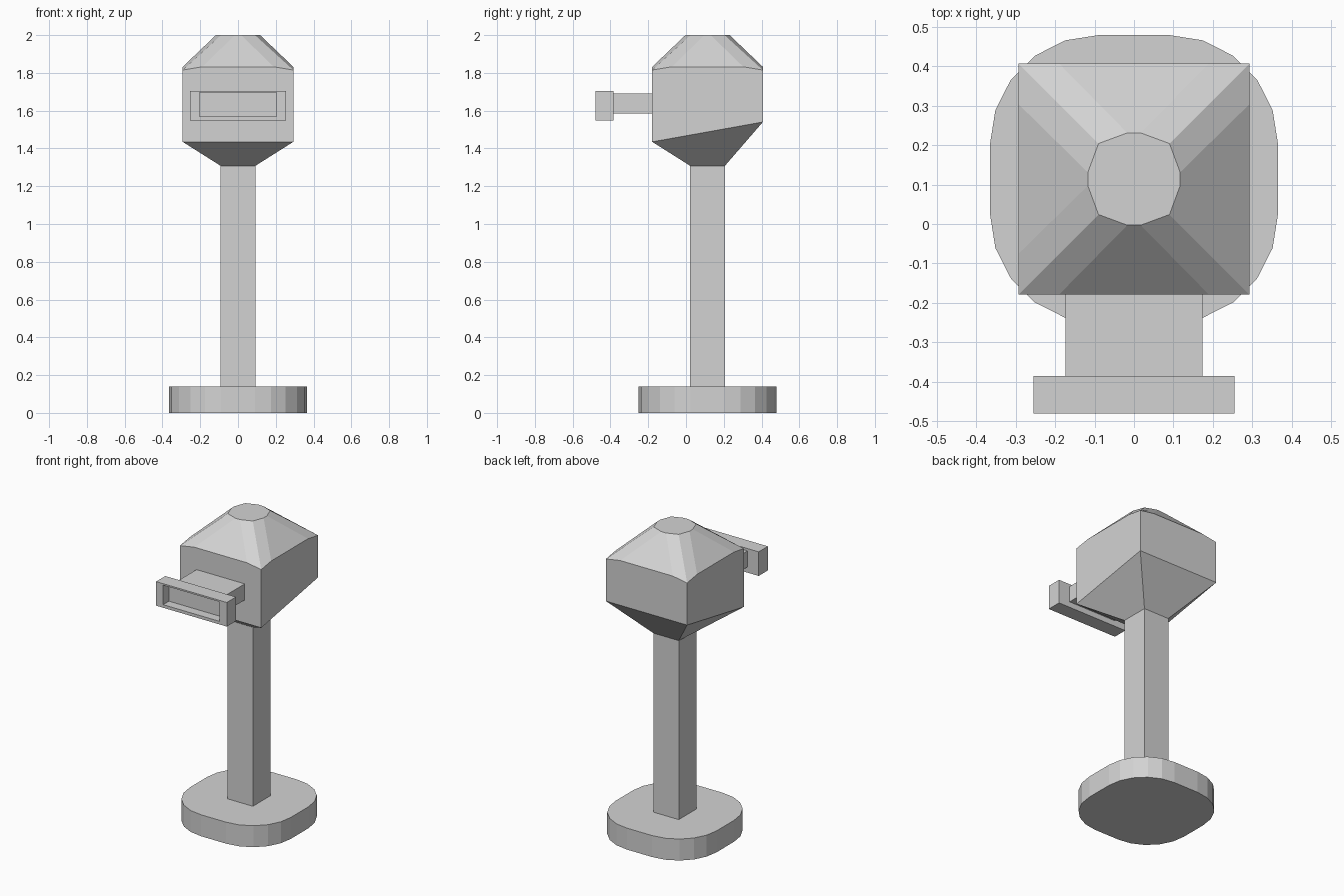
import bpy
import bmesh
from math import sin, cos, pi

cube = bpy.data.objects.get("Cube")
if cube:
    bpy.data.objects.remove(cube, do_unlink=True)

# Single plain grey finish
grey = bpy.data.materials.new("plain grey")
grey.use_nodes = True
colour = (0.65, 0.65, 0.65, 1)
grey.diffuse_color = colour
grey.node_tree.nodes["Principled BSDF"].inputs["Base Color"].default_value = colour

CENTRE_Y = 0.114  # axis shared by foot, post and head


def finish(name, bm):
    bmesh.ops.recalc_face_normals(bm, faces=bm.faces)
    mesh = bpy.data.meshes.new(name)
    bm.to_mesh(mesh)
    bm.free()
    mesh.materials.append(grey)
    obj = bpy.data.objects.new(name, mesh)
    bpy.context.collection.objects.link(obj)
    return obj


def box(bm, low, high):
    verts = bmesh.ops.create_cube(bm, size=1)["verts"]
    for v in verts:
        for i in range(3):
            v.co[i] = low[i] if v.co[i] < 0 else high[i]
    return verts


def four_way(points):
    """Repeat (x, y, z) points by quarter turns about the central axis."""
    ring = []
    for turn in range(4):
        for x, y, z in points:
            for _ in range(turn):
                x, y = -y, x
            ring.append((x, y + CENTRE_Y, z))
    return ring


def add_ring(bm, points):
    return [bm.verts.new(p) for p in points]


def bridge(bm, a, b):
    n = len(a)
    for i in range(n):
        j = (i + 1) % n
        bm.faces.new((a[i], a[j], b[j], b[i]))


# Foot: thick rounded-square slab
bm = bmesh.new()
arc = [(0.09 + 0.275 * cos(a), 0.09 + 0.275 * sin(a)) for a in (i * pi / 10 for i in range(6))]
lower = add_ring(bm, four_way([(x, y, 0) for x, y in arc]))
upper = add_ring(bm, four_way([(x, y, 0.14) for x, y in arc]))
bridge(bm, lower, upper)
bm.faces.new(lower)
bm.faces.new(upper)
finish("foot", bm)

# Post: square column
bm = bmesh.new()
box(bm, (-0.092, CENTRE_Y - 0.092, 0.13), (0.092, CENTRE_Y + 0.092, 1.32))
finish("post", bm)

# Head: tapered underside, slanted lower rim, square walls, faceted roof
bm = bmesh.new()
half = 0.293
throat = add_ring(bm, four_way([(0.092, 0.092, 1.308)]))
rim = add_ring(bm, four_way([(half, half, 1.435)]))
for v in rim:
    if v.co.y > CENTRE_Y:
        v.co.z = 1.54
eave = add_ring(bm, four_way([(half, 0.19, 1.832), (half, half, 1.815), (0.19, half, 1.832)]))
crown = add_ring(bm, four_way([(0.117, 0.017, 2), (0.09, 0.09, 2), (0.017, 0.117, 2)]))
bm.faces.new(throat)
bridge(bm, throat, rim)
for i in range(4):
    top = [eave[(3 * i + k) % 12] for k in range(1, 5)]
    bm.faces.new([rim[i], rim[(i + 1) % 4]] + top[::-1])
bridge(bm, eave, crown)
bm.faces.new(crown)
finish("head", bm)

# Neck: flat arm reaching forward from the head
bm = bmesh.new()
box(bm, (-0.174, -0.39, 1.585), (0.174, -0.17, 1.69))
finish("neck", bm)

# Front plate: block with a rectangular recess in its face
bm = bmesh.new()
box(bm, (-0.255, -0.48, 1.548), (0.255, -0.385, 1.705))
bmesh.ops.recalc_face_normals(bm, faces=bm.faces)
front = min(bm.faces, key=lambda f: f.calc_center_median().y)
bmesh.ops.inset_individual(bm, faces=[front], thickness=0.02)
for v in front.verts:
    v.co.x = 0.204 if v.co.x > 0 else -0.204
    v.co.z = 1.695 if v.co.z > 1.63 else 1.568
sunk = bmesh.ops.extrude_discrete_faces(bm, faces=[front])["faces"][0]
inner = list(sunk.verts)
# Build the recess walls between the opening and its sunken floor
opening = [bm.verts.new(v.co) for v in inner]
for v in inner:
    v.co.y += 0.06
bridge(bm, opening, inner)
bmesh.ops.remove_doubles(bm, verts=bm.verts, dist=0.0005)
finish("front_plate", bm)
